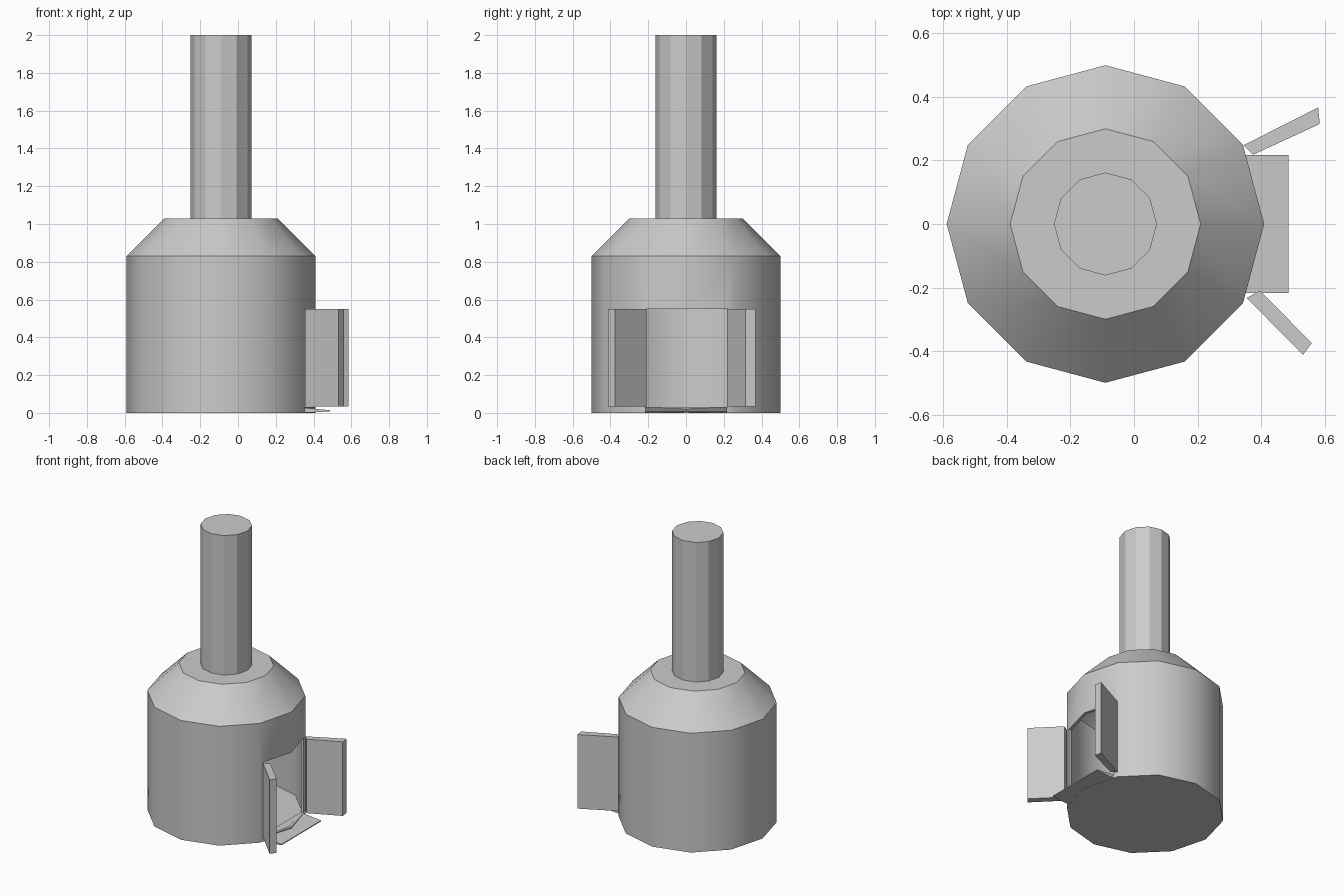
import bpy, bmesh, math

if "Cube" in bpy.data.objects:
    bpy.data.objects.remove(bpy.data.objects["Cube"])

CX = -0.09      # axis of the round body
SIDES = 12


def finish(bm, name):
    mesh = bpy.data.meshes.new(name)
    bm.to_mesh(mesh)
    bm.free()
    ob = bpy.data.objects.new(name, mesh)
    bpy.context.collection.objects.link(ob)
    return ob


def lathe(bm, profile, inward=False):
    """Closed 12-sided solid from (radius, z) rings, bottom to top."""
    rings = [[bm.verts.new((CX + r * math.cos(2 * math.pi * i / SIDES),
                            r * math.sin(2 * math.pi * i / SIDES), z))
              for i in range(SIDES)] for r, z in profile]
    faces = [bm.faces.new(rings[0][::-1]), bm.faces.new(rings[-1])]
    for a, b in zip(rings, rings[1:]):
        for i in range(SIDES):
            j = (i + 1) % SIDES
            faces.append(bm.faces.new((a[i], a[j], b[j], b[i])))
    if inward:
        bmesh.ops.reverse_faces(bm, faces=faces)


def prism(name, outline, axis, lo, hi):
    """Extrude a 2D outline: axis 'z' takes (x, y), axis 'y' takes (x, z)."""
    bm = bmesh.new()
    at = lambda p, h: (p[0], p[1], h) if axis == 'z' else (p[0], h, p[1])
    a = [bm.verts.new(at(p, lo)) for p in outline]
    b = [bm.verts.new(at(p, hi)) for p in outline]
    bm.faces.new(a)
    bm.faces.new(b)
    for i in range(len(outline)):
        j = (i + 1) % len(outline)
        bm.faces.new((a[i], a[j], b[j], b[i]))
    bmesh.ops.recalc_face_normals(bm, faces=bm.faces)
    return finish(bm, name)


# Hollow stove body with sloped shoulder
bm = bmesh.new()
lathe(bm, [(0.5, 0), (0.5, 0.83), (0.3, 1.03)])
lathe(bm, [(0.48, 0.025), (0.48, 0.82), (0.29, 1.01)], inward=True)
body = finish(bm, "stove_body")

# Door opening on the +x side
cutter = prism("opening_cutter",
               [(0.2, -0.22), (0.7, -0.22), (0.7, 0.22), (0.2, 0.22)], 'z', 0.03, 0.55)
cutter.hide_render = True
cutter.hide_set(True)
cut = body.modifiers.new("opening", 'BOOLEAN')
cut.operation = 'DIFFERENCE'
cut.solver = 'EXACT'
cut.object = cutter
bpy.context.view_layer.objects.active = body
body.select_set(True)
bpy.ops.object.modifier_apply(modifier=cut.name)
bpy.ops.object.shade_smooth_by_angle(angle=math.radians(35))
body.select_set(False)
bpy.data.objects.remove(cutter, do_unlink=True)

# Chimney pipe
bm = bmesh.new()
lathe(bm, [(0.162, 1.02), (0.162, 2.0)])
finish(bm, "chimney_pipe")

# Two open doors, swung to different angles
prism("door_left", [(0.345, 0.248), (0.375, 0.218), (0.585, 0.315), (0.58, 0.367)],
      'z', 0.035, 0.55)
prism("door_right", [(0.355, -0.233), (0.397, -0.21), (0.56, -0.375), (0.532, -0.412)],
      'z', 0.035, 0.55)

# Sloping ash lip below the opening
prism("ash_lip", [(0.33, 0.0), (0.40, 0.003), (0.487, 0.008), (0.487, 0.014), (0.33, 0.029)],
      'y', -0.218, 0.218)
